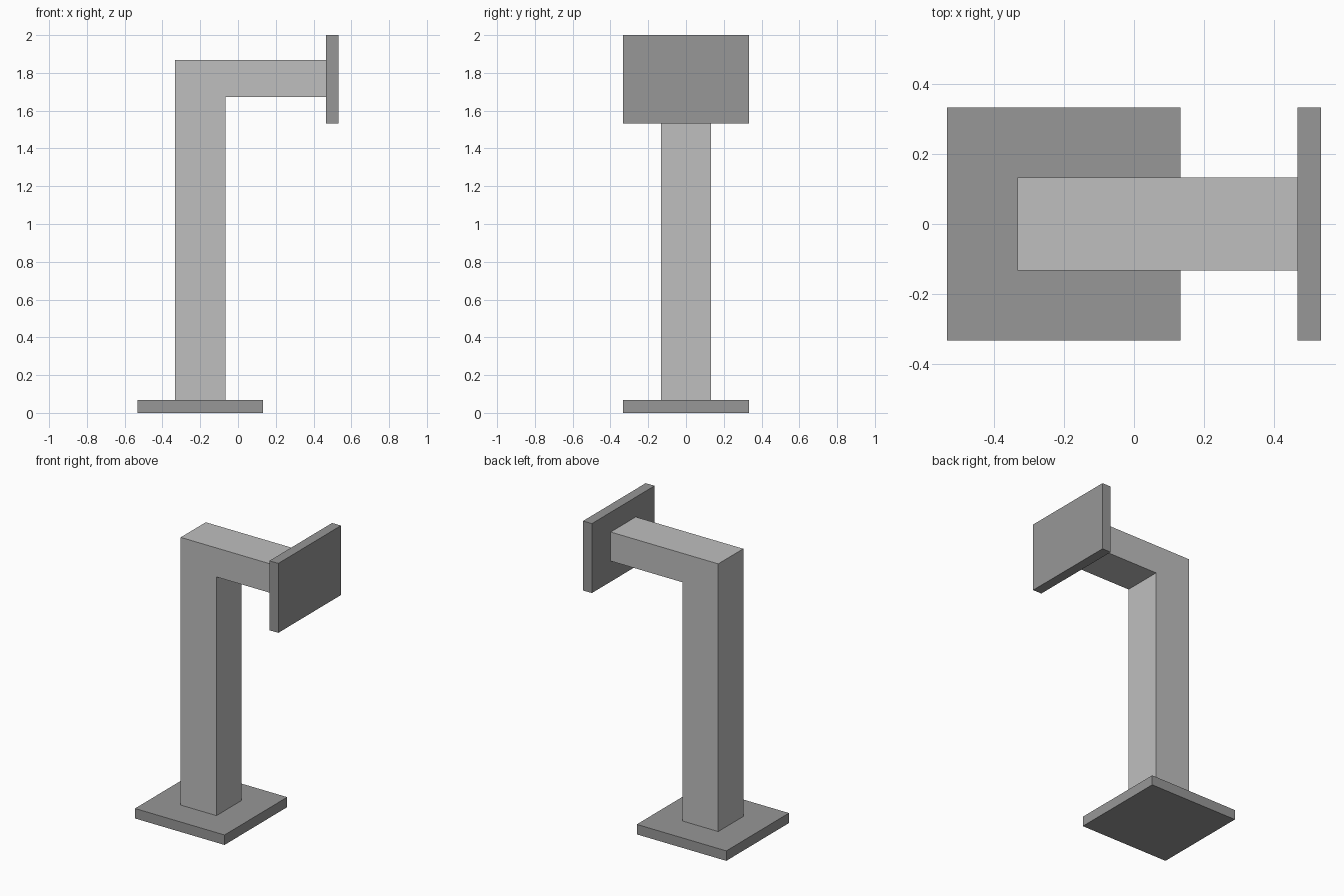
import bpy
import bmesh

cube = bpy.data.objects.get("Cube")
if cube:
    bpy.data.objects.remove(cube, do_unlink=True)


def make_material(name, value):
    mat = bpy.data.materials.new(name)
    mat.use_nodes = True
    colour = (value, value, value, 1.0)
    mat.diffuse_color = colour
    mat.node_tree.nodes["Principled BSDF"].inputs["Base Color"].default_value = colour
    return mat


def extrude_profile(name, profile, half_depth, mat):
    """Extrude an x-z outline along y, centred on y = 0."""
    bm = bmesh.new()
    face = bm.faces.new([bm.verts.new((x, -half_depth, z)) for x, z in profile])
    result = bmesh.ops.extrude_face_region(bm, geom=[face])
    moved = [v for v in result["geom"] if isinstance(v, bmesh.types.BMVert)]
    bmesh.ops.translate(bm, verts=moved, vec=(0, 2 * half_depth, 0))
    bmesh.ops.recalc_face_normals(bm, faces=bm.faces)
    mesh = bpy.data.meshes.new(name)
    bm.to_mesh(mesh)
    bm.free()
    mesh.materials.append(mat)
    obj = bpy.data.objects.new(name, mesh)
    bpy.context.collection.objects.link(obj)
    return obj


def rectangle(x0, x1, z0, z1):
    return [(x0, z0), (x1, z0), (x1, z1), (x0, z1)]


light_grey = make_material("light grey", 0.52)
dark_grey = make_material("dark grey", 0.31)

# Square foot and upright end plate
extrude_profile("base_plate", rectangle(-0.533, 0.133, 0.0, 0.067), 0.333, dark_grey)
extrude_profile("end_plate", rectangle(0.467, 0.533, 1.533, 2.0), 0.333, dark_grey)

# Post and arm in one bent piece
bent_post = [(-0.333, 0.067), (-0.067, 0.067), (-0.067, 1.672),
             (0.467, 1.672), (0.467, 1.867), (-0.333, 1.867)]
extrude_profile("post_and_arm", bent_post, 0.133, light_grey)
